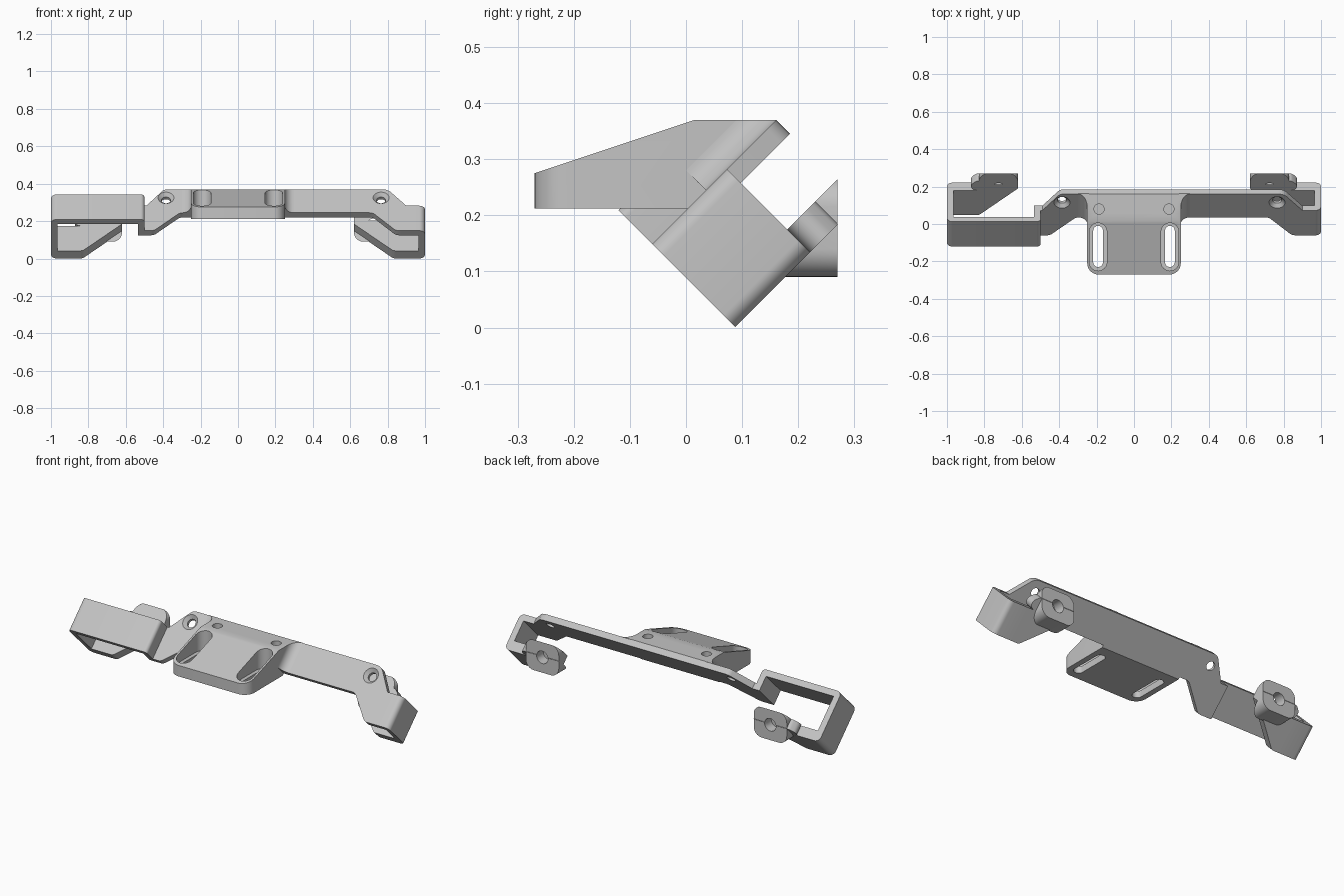
import bpy, bmesh, math
from mathutils import Vector, Matrix

cube = bpy.data.objects.get("Cube")
if cube:
    bpy.data.objects.remove(cube, do_unlink=True)

grey = bpy.data.materials.new("light_grey")
grey.use_nodes = True
grey.diffuse_color = (0.55, 0.55, 0.55, 1)
grey.node_tree.nodes["Principled BSDF"].inputs["Base Color"].default_value = (0.55, 0.55, 0.55, 1)

# The plate and frames lean back: tilted y is the thickness, tilted z the height
TILT = Matrix.Rotation(math.radians(-45), 4, 'X')
FRONT, BACK = -0.148, -0.113        # plate faces
WALL_IN, WALL_OUT = 0.004, 0.0615   # rear wall faces
LOW, HIGH = 0.0625, 0.251           # frame height range
TOP, MID = 0.375, 0.198             # centre plate height range


def rounded(points, steps=8):
    """Polygon of (p, q) or (p, q, radius) with corner arcs."""
    out, n = [], len(points)
    for i, pt in enumerate(points):
        p = Vector(pt[:2])
        if len(pt) < 3:
            out.append(p)
            continue
        d1 = (Vector(points[i - 1][:2]) - p).normalized()
        d2 = (Vector(points[(i + 1) % n][:2]) - p).normalized()
        half = d1.angle(d2) / 2
        centre = p + (d1 + d2).normalized() * pt[2] / math.sin(half)
        reach = pt[2] / math.tan(half)
        s, e = p + d1 * reach - centre, p + d2 * reach - centre
        sweep = math.pi - 2 * half
        for k in range(steps + 1):
            t = k / steps
            out.append(centre + (s * math.sin((1 - t) * sweep) + e * math.sin(t * sweep)) / math.sin(sweep))
    return out


def finish(bm, name):
    bmesh.ops.recalc_face_normals(bm, faces=bm.faces)
    mesh = bpy.data.meshes.new(name)
    bm.to_mesh(mesh)
    bm.free()
    mesh.materials.append(grey)
    obj = bpy.data.objects.new(name, mesh)
    bpy.context.collection.objects.link(obj)
    return obj


def prism(name, points, start, end, along, tilted=False, keep=()):
    """Extrude an outline along y or z, then trim it: keep = (point, outward normal) planes."""
    bm = bmesh.new()
    outline = rounded(points)
    put = (lambda p, d: (p.x, d, p.y)) if along == 'y' else (lambda p, d: (p.x, p.y, d))
    a = [bm.verts.new(put(p, start)) for p in outline]
    b = [bm.verts.new(put(p, end)) for p in outline]
    bm.faces.new(a)
    bm.faces.new(b[::-1])
    for i in range(len(a)):
        bm.faces.new((a[i - 1], b[i - 1], b[i], a[i]))
    if tilted:
        bm.transform(TILT)
    for co, no in keep:
        bmesh.ops.bisect_plane(bm, geom=bm.verts[:] + bm.edges[:] + bm.faces[:], dist=1e-6,
                               plane_co=co, plane_no=no, clear_outer=True)
        bmesh.ops.holes_fill(bm, edges=[e for e in bm.edges if e.is_boundary], sides=0)
    return finish(bm, name)


def drill(centre, r1, r2, depth, turn):
    bm = bmesh.new()
    bmesh.ops.create_cone(bm, cap_ends=True, segments=32, radius1=r1, radius2=r2, depth=depth,
                          matrix=Matrix.Translation(centre) @ turn)
    return finish(bm, "cutter")


def cut(targets, cutters):
    for obj in targets:
        for c in cutters:
            mod = obj.modifiers.new("cut", 'BOOLEAN')
            mod.operation, mod.solver, mod.object = 'DIFFERENCE', 'EXACT', c
        bpy.context.view_layer.update()
        result = obj.evaluated_get(bpy.context.evaluated_depsgraph_get())
        mesh = bpy.data.meshes.new_from_object(result)
        obj.modifiers.clear()
        obj.data = mesh
    for c in cutters:
        bpy.data.objects.remove(c, do_unlink=True)


def tilt_plane(x, v, u, normal):
    return TILT @ Vector((x, v, u)), TILT.to_3x3() @ Vector(normal)


def box(x0, x1, y0, y1, r):
    return [(x0, y0, r), (x1, y0, r), (x1, y1, r), (x0, y1, r)]


# Cranked centre plate with two countersunk holes
plate = prism("centre_plate", [
    (-0.5, HIGH), (-0.49, HIGH), (-0.395, TOP, 0.04), (0.80, TOP, 0.06), (0.90, HIGH), (0.91, HIGH),
    (0.91, LOW), (0.845, LOW, 0.04), (0.72, MID, 0.04), (-0.31, MID, 0.04), (-0.45, LOW, 0.04),
    (-0.5, LOW)], FRONT, BACK, 'y', True)
along_y = Matrix.Rotation(math.radians(-90), 4, 'X')
holes = []
for x in (-0.385, 0.765):
    holes.append(drill(TILT @ Vector((x, -0.13, 0.311)), 0.024, 0.024, 0.1, TILT @ along_y))
    holes.append(drill(TILT @ Vector((x, FRONT + 0.009, 0.311)), 0.045, 0.022, 0.022, TILT @ along_y))
cut([plate], holes)

# Side frames: shallow on the left, deeper box on the right
prism("left_frame", [
    (0.91, FRONT), (1, FRONT, 0.03), (1, WALL_OUT, 0.03), (0.87, WALL_OUT), (0.87, WALL_IN),
    (0.965, WALL_IN), (0.965, BACK), (0.91, BACK)], LOW, HIGH, 'z', True)
prism("right_frame", [
    (-0.5, BACK), (-0.535, BACK), (-0.535, -0.198), (-0.965, -0.198), (-0.965, WALL_IN),
    (-0.87, WALL_IN), (-0.87, WALL_OUT), (-1, WALL_OUT, 0.03), (-1, -0.233, 0.03),
    (-0.5, -0.233, 0.02)], LOW, HIGH, 'z', True)

# Tapered rear walls and upright bosses with blind holes
for side, s in (("left", 1), ("right", -1)):
    wall = prism(side + "_rear_wall", [
        (s * 0.87, LOW), (s * 0.83, LOW, 0.03), (s * 0.62, 0.265), (s * 0.62, 0.322),
        (s * 0.84, 0.322, 0.03), (s * 0.92, HIGH, 0.03), (s * 0.87, HIGH)],
        WALL_IN, WALL_OUT, 'y', True)
    outline = box(*sorted((s * 0.62, s * 0.83)), 0.09, 0.265, 0.05)
    boss = prism(side + "_boss", outline, 0.05, 0.27, 'y',
                 keep=[tilt_plane(0, 0.055, 0, (0, -1, 0))])
    root = prism(side + "_boss_root", outline, 0.05, 0.27, 'y',
                 keep=[tilt_plane(0, WALL_IN, 0, (0, -1, 0)), tilt_plane(0, 0, 0.265, (0, 0, -1))])
    cut([wall, boss, root], [drill(Vector((s * 0.725, 0.26, 0.178)), 0.036, 0.036, 0.1, along_y)])

# Wedge mount block with slotted pockets and small pin holes
block = prism("mount_block", [
    (-0.25, -0.27, 0.06), (0.25, -0.27, 0.06), (0.25, 0.25), (-0.25, 0.25)], 0.212, 0.37, 'z',
    keep=[((0, 0.015, 0.37), (0, -1, 3)), tilt_plane(0, BACK - 0.001, 0, (0, 1, 0)),
          tilt_plane(0, 0, TOP, (0, 0, 1))])
tools = []
for s in (-1, 1):
    x = s * 0.192
    tools.append(prism("cutter", box(x - 0.047, x + 0.047, -0.25, 0.005, 0.0465), 0.25, 0.5, 'z'))
    tools.append(prism("cutter", box(x - 0.026, x + 0.026, -0.23, -0.01, 0.0255), 0.1, 0.3, 'z'))
    tools.append(drill(Vector((s * 0.187, 0.08, 0.375)), 0.027, 0.027, 0.1, Matrix.Identity(4)))
cut([block], tools)

# Hollow blends between the block sides and the plate
R = 0.05
for side, s in (("left", 1), ("right", -1)):
    arc = [(s * (0.25 + R - R * math.cos(t)), FRONT - R + R * math.sin(t))
           for t in (math.pi / 2 * k / 10 for k in range(11))]
    prism(side + "_blend", [(s * 0.24, FRONT + 0.001), (s * 0.24, FRONT - R)] + arc
          + [(s * (0.25 + R), FRONT + 0.001)], MID, 0.46, 'z', True, keep=[((0, 0, 0.37), (0, 0, 1))])

# Smooth the rounded corners and keep the hard edges
bpy.ops.object.select_all(action='DESELECT')
for obj in bpy.context.collection.objects:
    if obj.type == 'MESH' and grey.name in obj.data.materials:
        obj.select_set(True)
        bpy.context.view_layer.objects.active = obj
bpy.ops.object.shade_smooth_by_angle(angle=math.radians(30))
